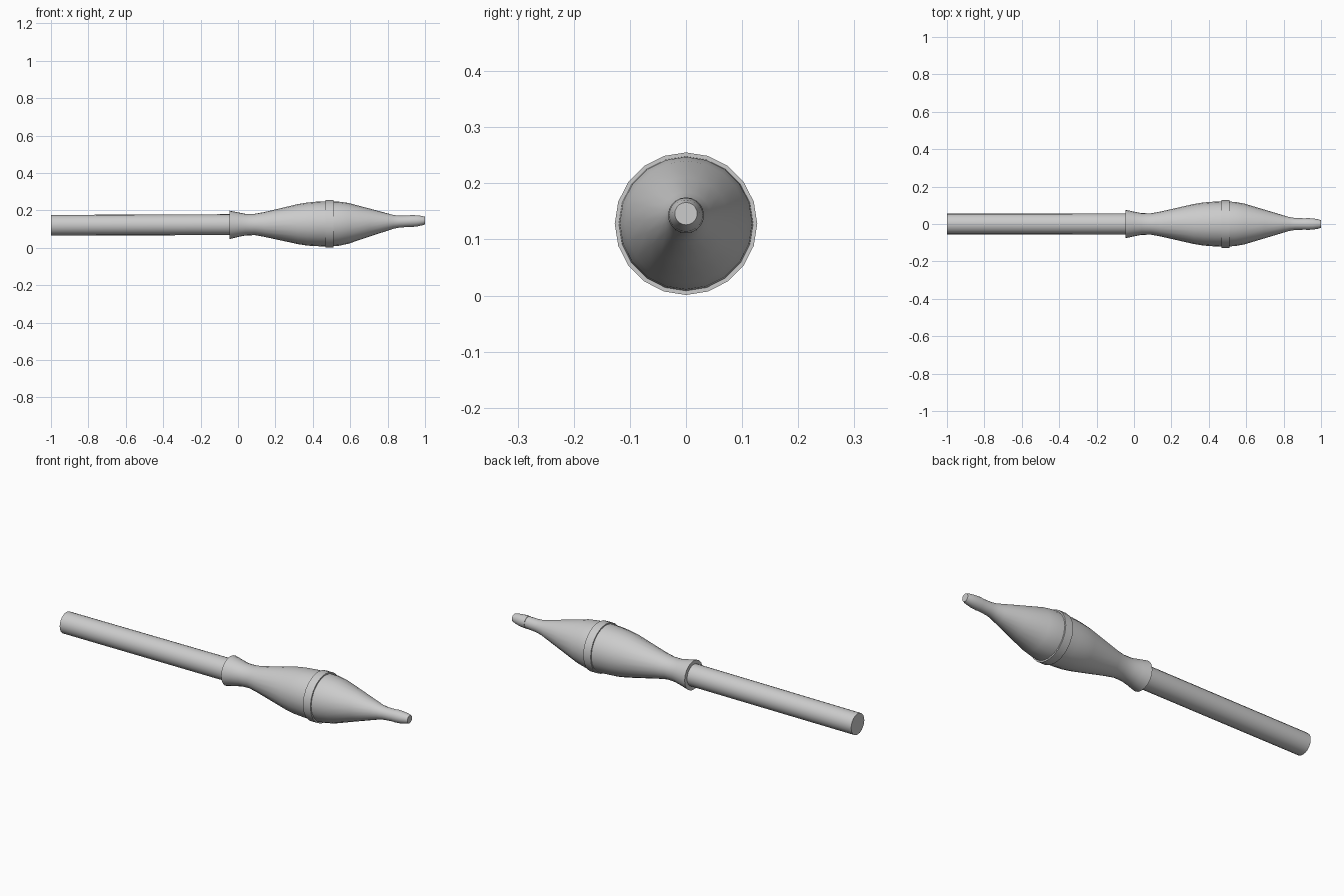
import bpy, bmesh, math

if "Cube" in bpy.data.objects:
    bpy.data.objects.remove(bpy.data.objects["Cube"])

SIDES = 20


def lathe(name, profile):
    """Skin rings given as (x, radius, centre height) along the x axis, with end caps."""
    bm = bmesh.new()
    rings = []
    for x, r, zc in profile:
        rings.append([bm.verts.new((x, r * math.sin(2 * math.pi * i / SIDES),
                                    zc + r * math.cos(2 * math.pi * i / SIDES)))
                      for i in range(SIDES)])
    for a, b in zip(rings, rings[1:]):
        for i in range(SIDES):
            j = (i + 1) % SIDES
            bm.faces.new((a[i], a[j], b[j], b[i]))
    bm.faces.new(rings[0])
    bm.faces.new(rings[-1])
    bmesh.ops.recalc_face_normals(bm, faces=bm.faces)
    mesh = bpy.data.meshes.new(name)
    bm.to_mesh(mesh)
    bm.free()
    obj = bpy.data.objects.new(name, mesh)
    bpy.context.collection.objects.link(obj)
    bpy.ops.object.select_all(action='DESELECT')
    obj.select_set(True)
    bpy.context.view_layer.objects.active = obj
    bpy.ops.object.shade_smooth_by_angle(angle=math.radians(30))
    return obj


# Straight rear tube
lathe("rear_tube", [(-1.0, 0.055, 0.121), (-0.02, 0.056, 0.124)])

# Flared collar, narrow neck and swelling rear body
lathe("rear_body", [
    (-0.045, 0.076, 0.123), (0.0, 0.066, 0.124), (0.04, 0.058, 0.124),
    (0.09, 0.057, 0.125), (0.14, 0.066, 0.125), (0.32, 0.107, 0.127),
    (0.37, 0.115, 0.127), (0.42, 0.119, 0.128), (0.47, 0.121, 0.128)])

# Raised band round the widest point
lathe("middle_band", [(0.467, 0.127, 0.128), (0.51, 0.127, 0.128)])

# Tapering front cone with a slim nose
lathe("front_cone", [
    (0.505, 0.120, 0.128), (0.54, 0.118, 0.129), (0.59, 0.109, 0.131),
    (0.70, 0.076, 0.135), (0.80, 0.046, 0.138), (0.83, 0.037, 0.139),
    (0.86, 0.032, 0.140), (0.925, 0.030, 0.143)])

# Blunt nose tip
lathe("nose_tip", [(0.92, 0.032, 0.143), (0.955, 0.030, 0.144),
                   (0.985, 0.025, 0.1455), (1.0, 0.020, 0.146)])
